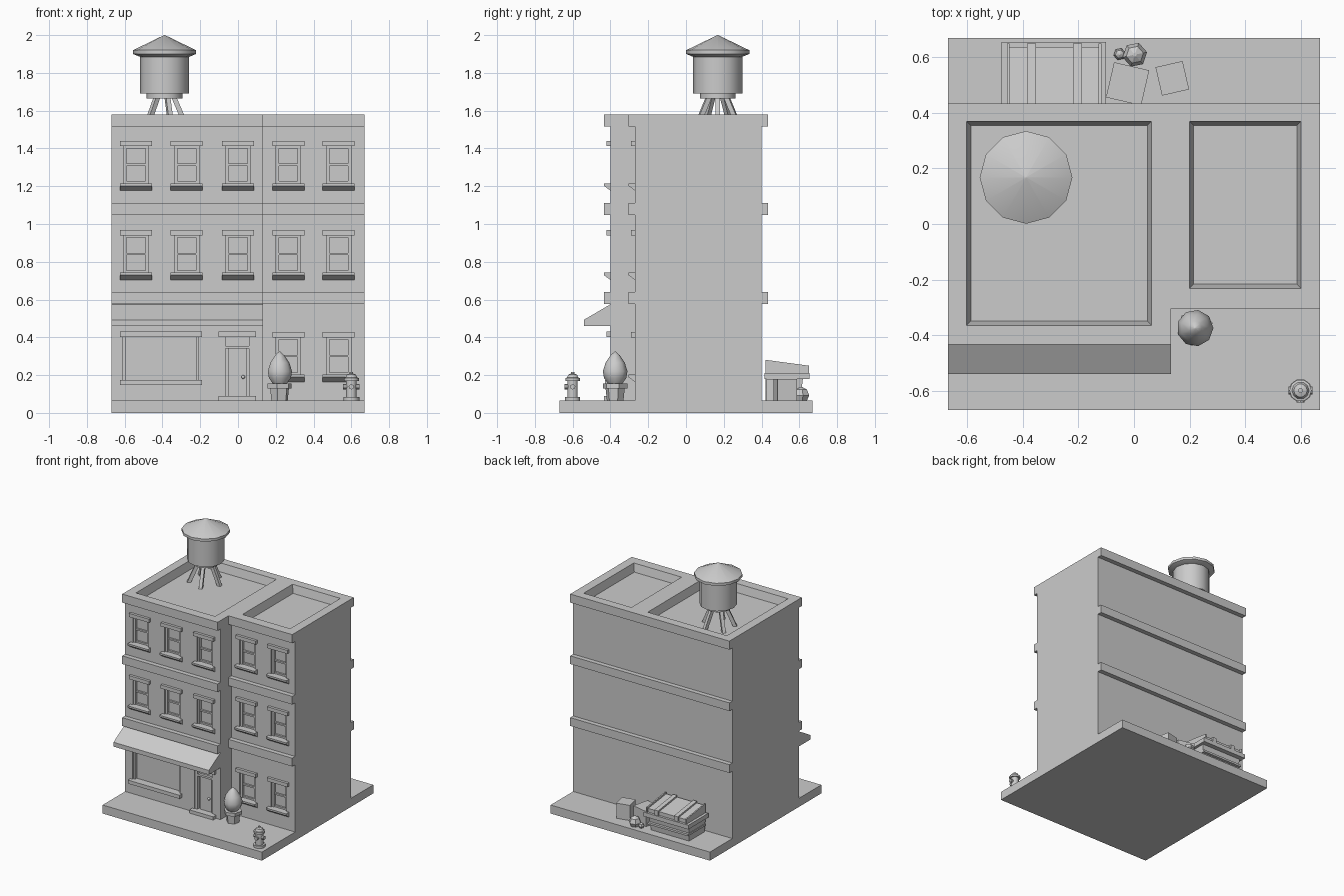
import bpy, bmesh, math
from mathutils import Matrix, Vector

cube = bpy.data.objects.get("Cube")
if cube:
    bpy.data.objects.remove(cube, do_unlink=True)

grey = bpy.data.materials.new("plain_grey")
grey.use_nodes = True
grey.diffuse_color = (0.6, 0.6, 0.6, 1)
grey.node_tree.nodes["Principled BSDF"].inputs["Base Color"].default_value = (0.6, 0.6, 0.6, 1)

GROUND, ROOF = 0.065, 1.58


def finish(name, bm, smooth=None):
    bmesh.ops.recalc_face_normals(bm, faces=bm.faces)
    me = bpy.data.meshes.new(name)
    bm.to_mesh(me)
    bm.free()
    me.materials.append(grey)
    ob = bpy.data.objects.new(name, me)
    bpy.context.collection.objects.link(ob)
    if smooth:
        bpy.ops.object.select_all(action='DESELECT')
        ob.select_set(True)
        bpy.context.view_layer.objects.active = ob
        bpy.ops.object.shade_smooth_by_angle(angle=math.radians(smooth))
    return ob


def loft(bm, rings):
    """Closed solid through rings of equal point count."""
    loops = [[bm.verts.new(p) for p in ring] for ring in rings]
    for a, b in zip(loops, loops[1:]):
        for i in range(len(a)):
            j = (i + 1) % len(a)
            bm.faces.new((a[i], a[j], b[j], b[i]))
    bm.faces.new(loops[0][::-1])
    bm.faces.new(loops[-1])


def rect(x0, x1, y0, y1, z):
    return [(x0, y0, z), (x1, y0, z), (x1, y1, z), (x0, y1, z)]


def box(bm, x0, x1, y0, y1, z0, z1):
    loft(bm, [rect(x0, x1, y0, y1, z0), rect(x0, x1, y0, y1, z1)])


def extrude_x(bm, x0, x1, profile):
    """Extrude a (y, z) profile along x."""
    loft(bm, [[(x, y, z) for y, z in profile] for x in (x0, x1)])


def lathe(bm, cx, cy, profile, sides, turn=0.0):
    angles = [turn + math.tau * i / sides for i in range(sides)]
    loft(bm, [[(cx + r * math.cos(a), cy + r * math.sin(a), z) for a in angles]
              for r, z in profile])


# Pavement slab
bm = bmesh.new()
box(bm, -0.67, 0.67, -0.67, 0.67, 0, GROUND)
finish("pavement", bm)

# Openings: (centre x, half width, bottom z, top z)
def window_hole(x, top):
    return (x, 0.065, top - 0.225, top - 0.027)

WIN_L = [(x, t) for x in (-0.54, -0.272, 0) for t in (1.44, 0.967)]
WIN_R = [(x, t) for x in (0.267, 0.533) for t in (1.44, 0.967, 0.427)]
SHOP = (-0.408, 0.2, 0.175, 0.403)
DOOR = (-0.004, 0.08, 0.09, 0.403)


# Building blocks with cut openings and a sunken roof
def block(name, x0, x1, front, holes, roof):
    bm = bmesh.new()
    box(bm, x0, x1, front, 0.40, GROUND, ROOF)
    wall = finish(name, bm)
    bm = bmesh.new()
    for cx, hw, z0, z1 in holes:
        box(bm, cx - hw, cx + hw, front - 0.05, front + 0.03, z0, z1)
    rx0, rx1, ry0, ry1 = roof
    t = 0.015
    loft(bm, [rect(rx0 + t, rx1 - t, ry0 + t, ry1 - t, ROOF - 0.06),
              rect(rx0, rx1, ry0, ry1, ROOF),
              rect(rx0, rx1, ry0, ry1, ROOF + 0.05)])
    cutter = finish("cutter", bm)
    cutter.hide_render = True
    mod = wall.modifiers.new("openings", 'BOOLEAN')
    mod.operation, mod.solver, mod.object = 'DIFFERENCE', 'EXACT', cutter
    bpy.context.view_layer.objects.active = wall
    bpy.ops.object.modifier_apply(modifier=mod.name)
    bpy.data.objects.remove(cutter, do_unlink=True)
    # Cornice bands on the front and back
    bm = bmesh.new()
    for z0, z1 in ((0.577, 0.64), (1.048, 1.11), (1.515, ROOF)):
        box(bm, x0, x1, front - 0.035, front, z0, z1)
        box(bm, x0, x1, 0.40, 0.435, z0, z1)
    finish(name + "_cornices", bm)


block("main_block", -0.67, 0.133, -0.40,
      [window_hole(*w) for w in WIN_L] + [SHOP, DOOR], (-0.603, 0.063, -0.365, 0.37))
block("side_block", 0.133, 0.67, -0.27,
      [window_hole(*w) for w in WIN_R], (0.2, 0.602, -0.232, 0.37))


# Window trim: lintel, sloped sill, jambs and sash bars
def trim(bm, cx, hw, z0, z1, f, over=0.02):
    box(bm, cx - hw - over, cx + hw + over, f - 0.02, f + 0.002, z1, z1 + 0.027)
    extrude_x(bm, cx - hw - over, cx + hw + over,
              [(f, z0), (f - 0.035, z0), (f - 0.035, z0 - 0.013), (f, z0 - 0.038)])
    for s in (-1, 1):
        xs = sorted((cx + s * hw, cx + s * (hw - 0.016)))
        box(bm, *xs, f + 0.01, f + 0.03, z0, z1)


for name, wins, f in (("main_windows", WIN_L, -0.40), ("side_windows", WIN_R, -0.27)):
    bm = bmesh.new()
    for w in wins:
        cx, hw, z0, z1 = window_hole(*w)
        trim(bm, cx, hw, z0, z1, f)
        mid = (z0 + z1) / 2
        for z in (z0, mid - 0.006, z1 - 0.012):
            box(bm, cx - 0.049, cx + 0.049, f + 0.016, f + 0.03, z, z + 0.012)
    finish(name, bm)

# Shop window
bm = bmesh.new()
cx, hw, z0, z1 = SHOP
box(bm, cx - hw - 0.018, cx + hw + 0.018, -0.42, -0.398, z1, z1 + 0.027)
box(bm, cx - hw - 0.018, cx + hw + 0.018, -0.43, -0.398, z0 - 0.027, z0)
for s in (-1, 1):
    box(bm, *sorted((cx + s * hw, cx + s * (hw - 0.015))), -0.39, -0.37, z0, z1)
finish("shop_window", bm)

# Door with lintel, step, jambs, transom bar, panel and knob
bm = bmesh.new()
cx, hw, z0, z1 = DOOR
box(bm, cx - 0.1, cx + 0.1, -0.42, -0.398, z1, z1 + 0.027)
box(bm, cx - 0.1, cx + 0.1, -0.435, -0.37, GROUND, z0)
for s in (-1, 1):
    box(bm, *sorted((cx + s * hw, cx + s * (hw - 0.018))), -0.395, -0.37, z0, z1)
box(bm, cx - 0.062, cx + 0.062, -0.39, -0.37, 0.34, 0.355)
box(bm, cx - 0.05, cx + 0.05, -0.382, -0.37, z0, 0.34)
finish("door", bm)
bm = bmesh.new()
bmesh.ops.create_icosphere(bm, subdivisions=2, radius=0.01,
                           matrix=Matrix.Translation((0.027, -0.388, 0.19)))
finish("door_knob", bm, 60)

# Awning
bm = bmesh.new()
extrude_x(bm, -0.67, 0.133, [(-0.40, 0.575), (-0.54, 0.493), (-0.54, 0.46), (-0.40, 0.46)])
finish("awning", bm)

# Water tank with five splayed legs
TX, TY = -0.389, 0.168
bm = bmesh.new()
lathe(bm, TX, TY, [(0.095, 1.665), (0.095, 1.69), (0.13, 1.69), (0.13, 1.89)], 12)
finish("tank_body", bm, 35)
bm = bmesh.new()
lathe(bm, TX, TY, [(0.13, 1.885), (0.167, 1.9), (0.167, 1.92), (0.002, 2.0)], 12)
finish("tank_roof", bm, 35)
bm = bmesh.new()
for i in range(5):
    a = math.tau * i / 5
    out, side = Vector((math.cos(a), math.sin(a), 0)), Vector((-math.sin(a), math.cos(a), 0))
    loft(bm, [[Vector((TX, TY, z)) + out * (r + 0.014 * u) + side * 0.012 * v
               for u, v in ((-1, -1), (1, -1), (1, 1), (-1, 1))]
              for r, z in ((0.115, 1.52), (0.05, 1.67))])
finish("tank_legs", bm)

# Potted shrub
bm = bmesh.new()
lathe(bm, 0.22, -0.375, [(0.045, GROUND), (0.052, 0.13), (0.066, 0.13), (0.066, 0.155)], 6, 0.3)
finish("plant_pot", bm)
bm = bmesh.new()
lathe(bm, 0.22, -0.375, [(0.035, 0.15), (0.06, 0.185), (0.066, 0.22), (0.052, 0.265),
                         (0.025, 0.305), (0.003, 0.325)], 9)
finish("shrub", bm, 50)

# Fire hydrant
bm = bmesh.new()
lathe(bm, 0.6, -0.6, [(0.042, GROUND), (0.042, 0.083), (0.028, 0.083), (0.028, 0.17),
                      (0.04, 0.17), (0.04, 0.185), (0.031, 0.187), (0.024, 0.203),
                      (0.009, 0.208), (0.009, 0.217)], 10)
for axis, ang in (('Y', 90), ('Y', -90), ('X', 90)):
    turn = Matrix.Rotation(math.radians(ang), 4, axis)
    bmesh.ops.create_cone(bm, cap_ends=True, segments=8, radius1=0.014, radius2=0.014, depth=0.042,
                          matrix=Matrix.Translation((0.6, -0.6, 0.138)) @ turn
                          @ Matrix.Translation((0, 0, 0.022)))
finish("hydrant", bm, 40)

# Dumpster: tapered body, rim, sloped lid and ribs
bm = bmesh.new()
loft(bm, [rect(-0.45, -0.13, 0.42, 0.605, GROUND), rect(-0.46, -0.12, 0.42, 0.62, 0.19)])
box(bm, -0.46, -0.12, 0.42, 0.632, 0.115, 0.13)
box(bm, -0.478, -0.1, 0.415, 0.655, 0.18, 0.212)
finish("dumpster", bm)
bm = bmesh.new()
extrude_x(bm, -0.453, -0.123, [(0.42, 0.212), (0.42, 0.268), (0.637, 0.24), (0.637, 0.212)])
for x in (-0.453, -0.37, -0.204, -0.123):
    w = 0.016 if -0.4 < x < -0.2 else 0.005
    extrude_x(bm, x - w, x + w, [(0.42, 0.212), (0.42, 0.281), (0.65, 0.25), (0.65, 0.212)])
finish("dumpster_lid", bm)


# Cardboard boxes
def crate(name, x, y, w, d, h, deg):
    bm = bmesh.new()
    box(bm, -w / 2, w / 2, -d / 2, d / 2, 0, h)
    bmesh.ops.transform(bm, verts=bm.verts, matrix=Matrix.Translation((x, y, GROUND))
                        @ Matrix.Rotation(math.radians(deg), 4, 'Z'))
    return finish(name, bm)


crate("large_carton", -0.023, 0.505, 0.13, 0.13, 0.115, -13)
crate("small_carton", 0.138, 0.525, 0.1, 0.105, 0.115, 13)

# Rubbish bags
for name, x, y, r in (("large_bag", 0.003, 0.61, 0.045), ("small_bag", -0.052, 0.612, 0.022)):
    bm = bmesh.new()
    lathe(bm, x, y, [(r * 0.7, GROUND), (r, GROUND + r * 0.6), (r * 0.7, GROUND + r * 1.3),
                     (r * 0.15, GROUND + r * 1.6)], 6, 0.2)
    finish(name, bm)
